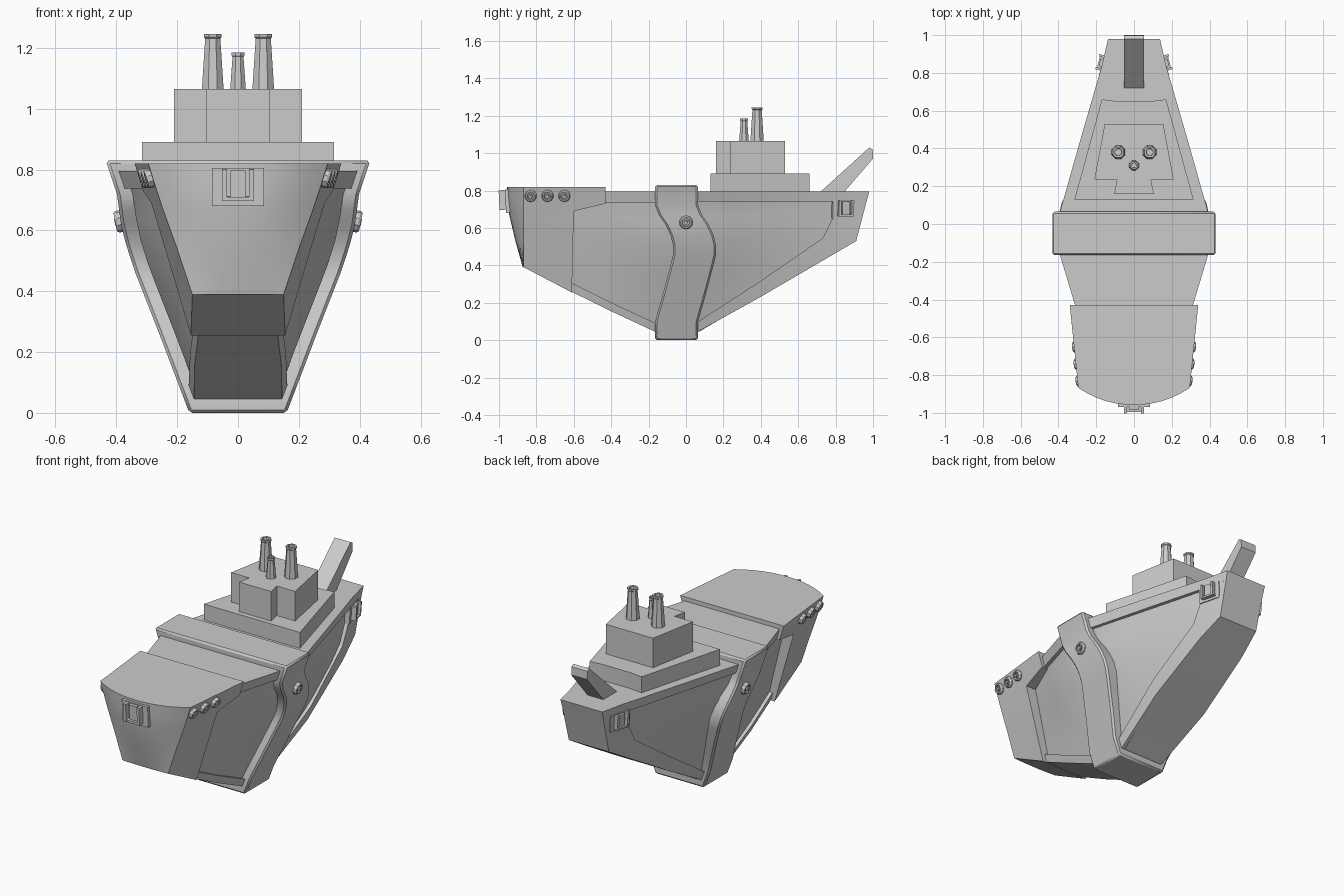
import bpy, bmesh, math
from mathutils import Vector, Matrix

if "Cube" in bpy.data.objects:
    bpy.data.objects.remove(bpy.data.objects["Cube"])


def lerp(pts, t):
    """Piecewise linear lookup in ascending (t, value) pairs."""
    if t <= pts[0][0]:
        return pts[0][1]
    for (a, u), (b, v) in zip(pts, pts[1:]):
        if t <= b:
            return u + (v - u) * (t - a) / (b - a)
    return pts[-1][1]


def mesh_object(name, verts, faces):
    bm = bmesh.new()
    vs = [bm.verts.new(v) for v in verts]
    for f in faces:
        bm.faces.new([vs[i] for i in f])
    bmesh.ops.recalc_face_normals(bm, faces=bm.faces[:])
    me = bpy.data.meshes.new(name)
    bm.to_mesh(me)
    bm.free()
    ob = bpy.data.objects.new(name, me)
    bpy.context.collection.objects.link(ob)
    return ob


def loft(name, rings):
    """Closed rings of equal length, capped at both ends."""
    n = len(rings[0])
    faces = [[k * n + i, k * n + (i + 1) % n, (k + 1) * n + (i + 1) % n, (k + 1) * n + i]
             for k in range(len(rings) - 1) for i in range(n)]
    faces += [list(range(n)), list(range((len(rings) - 1) * n, len(rings) * n))]
    return mesh_object(name, [p for r in rings for p in r], faces)


def slab(name, rows, width, n=1):
    """Symmetric solid: side-view rows of (start, end) points, half width from width(y, z)."""
    rings = []
    for a, b in rows:
        line = [Vector(a).lerp(Vector(b), i / n) for i in range(n + 1)]
        right = [(width(*p), p[0], p[1]) for p in line]
        rings.append(right + [(-x, y, z) for x, y, z in reversed(right)])
    return loft(name, rings)


def prism(name, half, z0, z1):
    outline = half + [(-x, y) for x, y in reversed(half)]
    return loft(name, [[(x, y, z) for x, y in outline] for z in (z0, z1)])


def lathe(name, profile, sides, matrix):
    rings = [[matrix @ Vector((r * math.cos(a), r * math.sin(a), z))
              for a in [2 * math.pi * (i + 0.5) / sides for i in range(sides)]]
             for r, z in profile]
    return loft(name, rings)


def frame(pos, normal):
    """Matrix with local z along the normal and local y upward."""
    n = Vector(normal).normalized()
    u = Vector((0, 0, 1)).cross(n).normalized()
    m = Matrix((u, n.cross(u), n)).transposed().to_4x4()
    return Matrix.Translation(pos) @ m


def box(name, m, x0, x1, y0, y1, z0, z1):
    return loft(name, [[m @ Vector((x, y, z)) for x, y in
                        ((x0, y0), (x1, y0), (x1, y1), (x0, y1))] for z in (z0, z1)])


# Half widths of the flared hull
BAND = [(0, .16), (.25, .255), (.48, .345), (.60, .382), (.72, .398), (.83, .435)]


def band_w(y, z):
    return lerp(BAND, z)


def hull_w(y, z):
    mid = band_w(y, z) - .03
    bow = .13 + (z - .26) * .243
    stern = .12 + (z - .5) * .06
    return lerp([(-.6, bow), (-.165, mid), (.07, mid), (.95, stern)], y)


def inner_w(y, z):
    return hull_w(y, z) - .022


# Recessed hull core
zb = [(-.62, .27), (-.165, .045), (.07, .045), (.905, .535)]
stations = [((y, .79), (y, lerp(zb, y))) for y in (-.62, -.4, -.165, .07, .25, .45, .65, .8)]
slab("hull_core", stations + [((.975, .79), (.905, .54))], inner_w, 10)

# Raised rails and keel strips around the recessed side panels
slab("front_rail", [((y, .795), (y, .737)) for y in (-.6, -.38, -.16)], hull_w, 2)
slab("front_keel_strip", [((y, lerp(zb, y) + .04), (y, lerp(zb, y) - .007))
                          for y in (-.615, -.4, -.15)], hull_w, 2)
slab("rear_rail", [((.06, .795), (.06, .74)), ((.45, .795), (.45, .74)),
                   ((.84, .795), (.84, .74)), ((.98, .795), (.965, .74))], hull_w, 2)
slab("rear_keel_strip", [((.05, .09), (.05, .037)), ((.4, .317), (.4, .232)),
                         ((.73, .545), (.76, .442)), ((.775, .635), (.91, .53)),
                         ((.83, .74), (.965, .74))], hull_w, 2)

# S-curved band around the middle
levels = [(.83, -.165), (.72, -.165), (.67, -.145), (.62, -.11), (.56, -.082), (.51, -.07),
          (.46, -.069), (.42, -.078), (.26, -.12), (.10, -.165), (0, -.165)]
band = slab("middle_band", [((y, z), (y + .23, z)) for z, y in levels], band_w)
bev = band.modifiers.new("edge", 'BEVEL')
bev.width, bev.segments, bev.limit_method, bev.angle_limit = .01, 1, 'ANGLE', math.radians(50)

# Rounded bow block: back y, back z, back width, front z, corner width, nose y
bow_rows = [(-.43, .82, .34, .82, .295, -.957), (-.43, .73, .312, .74, .27, -.954),
            (-.60, .69, .285, .67, .247, -.945), (-.605, .48, .222, .54, .20, -.915),
            (-.61, .255, .155, .39, .15, -.873)]
rings = []
for yb, zk, wb, zf, wc, nose in bow_rows:
    arc = [(wc * t, -.868 + (nose + .868) * (1 - abs(t) ** 2.2), zf)
           for t in [1 - i / 6 for i in range(13)]]
    rings.append([(wb, yb, zk)] + arc + [(-wb, yb, zk)])
loft("bow_block", rings)

# Two-tier deckhouse
prism("deckhouse_base", [(.315, .13), (.17, .66), (.09, .65)], .785, .89)
prism("deckhouse_upper", [(.105, .16), (.09, .235), (.21, .235), (.155, .53)], .885, 1.065)

# Funnels
for name, x, y, s, h in (("funnel_right", .083, .38, 1, .18), ("funnel_left", -.083, .38, 1, .18),
                         ("funnel_small", 0, .31, .72, .12)):
    lathe(name, [(.039 * s, -.005), (.027 * s, h - .014), (.031 * s, h - .01),
                 (.031 * s, h), (.02 * s, h), (.018 * s, h - .02)], 8,
          Matrix.Translation((x, y, 1.065)))

# Slanted stern ramp
slab("stern_ramp", [((.71, .785), (.84, .785)), ((.98, 1.03), (.995, .965)),
                    ((.998, 1.02), (1.0, .972))], lambda y, z: .052)


# Portholes: rim, hollow and knob
def porthole(pos, normal, r):
    lathe("porthole", [(r, -.02), (r, .008), (r * .85, .016), (r * .62, .016), (r * .55, .004),
                       (r * .35, .004), (r * .3, .018)], 10, frame(pos, normal))


# Anchors: plate, U-shaped bracket and shank
def anchor(pos, normal, k=1):
    m = frame(pos, normal) @ Matrix.Scale(k, 4)
    box("anchor_plate", m, -.085, .085, -.062, .062, -.03, .008)
    for s in (-1, 1):
        box("anchor_arm", m, s * .036, s * .052, -.045, .06, 0, .042)
    box("anchor_foot", m, -.052, .052, -.045, -.032, 0, .04)
    box("anchor_shank", m, -.025, .025, -.032, .055, 0, .026)


anchor((0, -.957, .743), (0, -1, -.05))
for s in (1, -1):
    for y, x in ((-.83, .287), (-.74, .297), (-.65, .306)):
        porthole((s * x, y, .772), (s, -.11, -.3), .032)
    porthole((s * .388, 0, .63), (s, 0, -.2), .036)
    anchor((s * hull_w(.85, .70), .85, .70), (s, .27, -.07), .8)

# Smooth shading with crisp edges
bpy.ops.object.select_all(action='SELECT')
bpy.context.view_layer.objects.active = band
bpy.ops.object.shade_smooth_by_angle(angle=math.radians(25))
